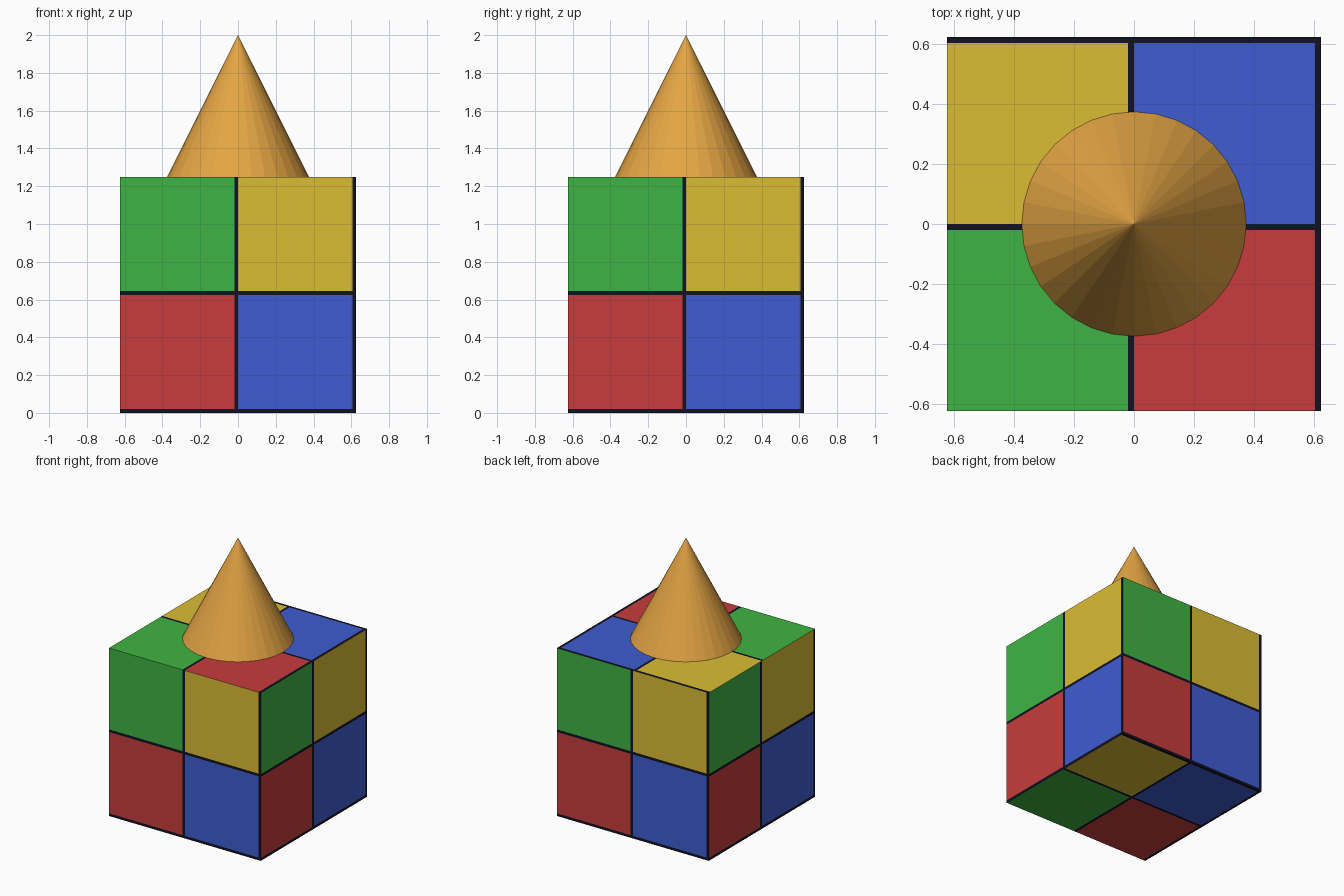
import bpy, bmesh
from mathutils import Vector

if "Cube" in bpy.data.objects:
    bpy.data.objects.remove(bpy.data.objects["Cube"])


def srgb(r, g, b):
    def lin(c):
        c /= 255
        return c / 12.92 if c <= 0.04045 else ((c + 0.055) / 1.055) ** 2.4
    return (lin(r), lin(g), lin(b), 1)


def material(name, *rgb):
    m = bpy.data.materials.new(name)
    m.diffuse_color = srgb(*rgb)
    m.use_nodes = True
    m.node_tree.nodes["Principled BSDF"].inputs["Base Color"].default_value = m.diffuse_color
    return m


def make_object(name, bm, mats):
    me = bpy.data.meshes.new(name)
    bm.to_mesh(me)
    bm.free()
    for m in mats:
        me.materials.append(m)
    ob = bpy.data.objects.new(name, me)
    bpy.context.collection.objects.link(ob)
    return ob


line = material("dark line", 17, 17, 35)
red = material("red", 200, 60, 60)
blue = material("blue", 62, 92, 210)
green = material("green", 63, 180, 67)
yellow = material("yellow", 219, 189, 52)
orange = material("orange", 228, 165, 68)

H = 0.625           # half the cube size
W = 2 * H / 64      # width of the dark lines

# Cube: every side is a two by two panel with dark lines
X, Y, Z = Vector((1, 0, 0)), Vector((0, 1, 0)), Vector((0, 0, 1))
sides = [(X, Z), (Y, Z), (-X, Z), (-Y, Z), (Y, -X), (Y, X)]   # panel right, panel up
u_cuts = [-H, -W, 0, H - W, H]
v_cuts = [-H, -H + W, 0, W, H]

bm = bmesh.new()
for u, v in sides:
    centre = u.cross(v) * H + Z * H
    grid = [[bm.verts.new(centre + u * a + v * b) for a in u_cuts] for b in v_cuts]
    for j in range(4):
        for i in range(4):
            f = bm.faces.new((grid[j][i], grid[j][i + 1], grid[j + 1][i + 1], grid[j + 1][i]))
            is_line = i in (1, 3) or j in (0, 2)
            f.material_index = 0 if is_line else 1 + (i == 2) + 2 * (j == 3)
bmesh.ops.remove_doubles(bm, verts=bm.verts, dist=1e-5)
make_object("block", bm, [line, red, blue, green, yellow])

# Cone standing on the cube
bm = bmesh.new()
bmesh.ops.create_cone(bm, cap_ends=True, segments=32, radius1=0.375, radius2=0, depth=0.75)
bmesh.ops.remove_doubles(bm, verts=bm.verts, dist=1e-5)
cone = make_object("cone", bm, [orange])
cone.location.z = 2 * H + 0.375
